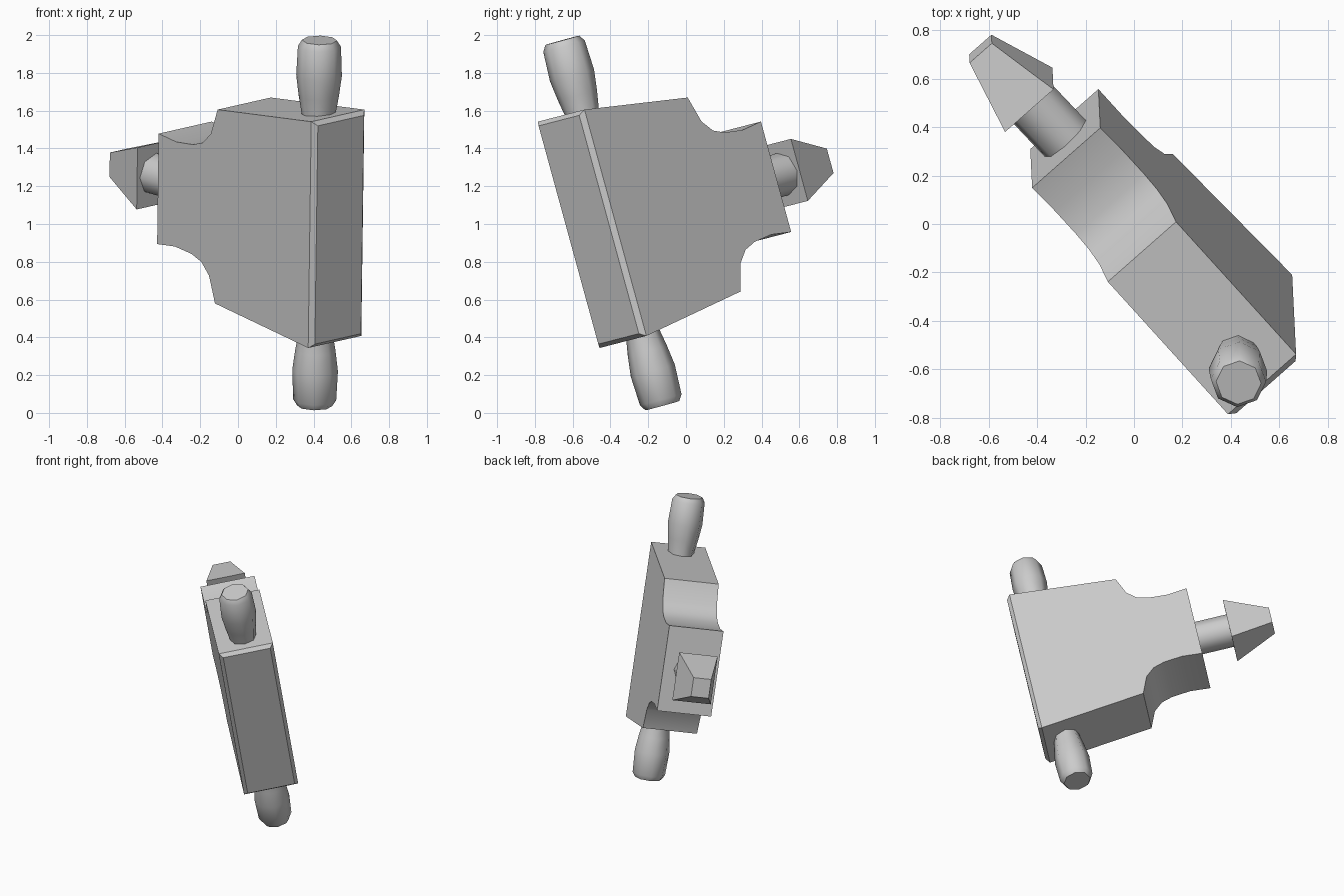
import bpy, bmesh, math
from mathutils import Vector, Matrix

cube = bpy.data.objects.get("Cube")
if cube:
    bpy.data.objects.remove(cube)

# Plain grey material
grey = bpy.data.materials.new("plain grey")
grey.use_nodes = True
color = (0.6, 0.6, 0.6, 1)
grey.diffuse_color = color
grey.node_tree.nodes["Principled BSDF"].inputs["Base Color"].default_value = color

# Tilted frame: u runs to the spike, v along the handles, w through the thickness
v_axis = Vector((0.013, -0.264, 0.965)).normalized()
w_axis = Vector((0.74, 0.653, 0.163))
w_axis = (w_axis - v_axis * w_axis.dot(v_axis)).normalized()
u_axis = v_axis.cross(w_axis)
frame = Matrix((u_axis, v_axis, w_axis)).transposed()
centre = frame @ Vector((0, 1.078, 0.225))
placement = Matrix.Translation(centre) @ frame.to_4x4()


def loft(name, rings, smooth_angle, edit=None):
    """Join equal rings of points into a closed solid."""
    bm = bmesh.new()
    loops = [[bm.verts.new(p) for p in ring] for ring in rings]
    count = len(loops[0])
    for low, high in zip(loops, loops[1:]):
        for i in range(count):
            j = (i + 1) % count
            bm.faces.new((low[i], low[j], high[j], high[i]))
    bm.faces.new(loops[0][::-1])
    bm.faces.new(loops[-1])
    if edit:
        edit(bm)
    bmesh.ops.recalc_face_normals(bm, faces=bm.faces)
    mesh = bpy.data.meshes.new(name)
    bm.to_mesh(mesh)
    bm.free()
    mesh.materials.append(grey)
    obj = bpy.data.objects.new(name, mesh)
    obj.matrix_world = placement
    bpy.context.collection.objects.link(obj)
    bpy.ops.object.select_all(action='DESELECT')
    obj.select_set(True)
    bpy.context.view_layer.objects.active = obj
    if smooth_angle:
        bpy.ops.object.shade_smooth_by_angle(angle=math.radians(smooth_angle))
    return obj


def circle(radius, sides=8):
    return [(radius * math.cos(math.tau * i / sides),
             radius * math.sin(math.tau * i / sides)) for i in range(sides)]


# Body: mirrored profile with scooped shoulders, chamfered round the broad end
END = -0.53
half = [(END, 0.624), (0.23, 0.532), (0.28, 0.39), (0.342, 0.327),
        (0.42, 0.30), (0.55, 0.287), (0.69, 0.303)]
outline = half + [(u, -v) for u, v in reversed(half)]


def chamfer_end(bm):
    rim = [e for e in bm.edges if all(abs(p.co.x - END) < 0.001 for p in e.verts)]
    bmesh.ops.bevel(bm, geom=rim, offset=0.025, segments=1, affect='EDGES')


loft("body", [[(u, v, w) for u, v in outline] for w in (-0.19, 0.19)], 40, chamfer_end)

# Handles: turned grips at both ends
grip = [(0.55, 0.088), (0.6, 0.09), (0.7, 0.107), (0.81, 0.121),
        (0.97, 0.114), (1.003, 0.093)]
for name, side in (("upper_handle", 1), ("lower_handle", -1)):
    loft(name, [[(a - 0.354, side * v, b) for a, b in circle(r)] for v, r in grip], 50)

# Shaft joining the body and the spike
loft("spike_shaft", [[(u, a, b) for a, b in circle(0.115)] for u in (0.65, 0.93)], 50)

# Spike: tapered block with a blunt tip
corners = [(-1, -1), (1, -1), (1, 1), (-1, 1)]
loft("spike", [[(u, a * v, b * w) for a, b in corners]
               for u, v, w in ((0.914, 0.17, 0.135), (1.21, 0.067, 0.062))], 0)
